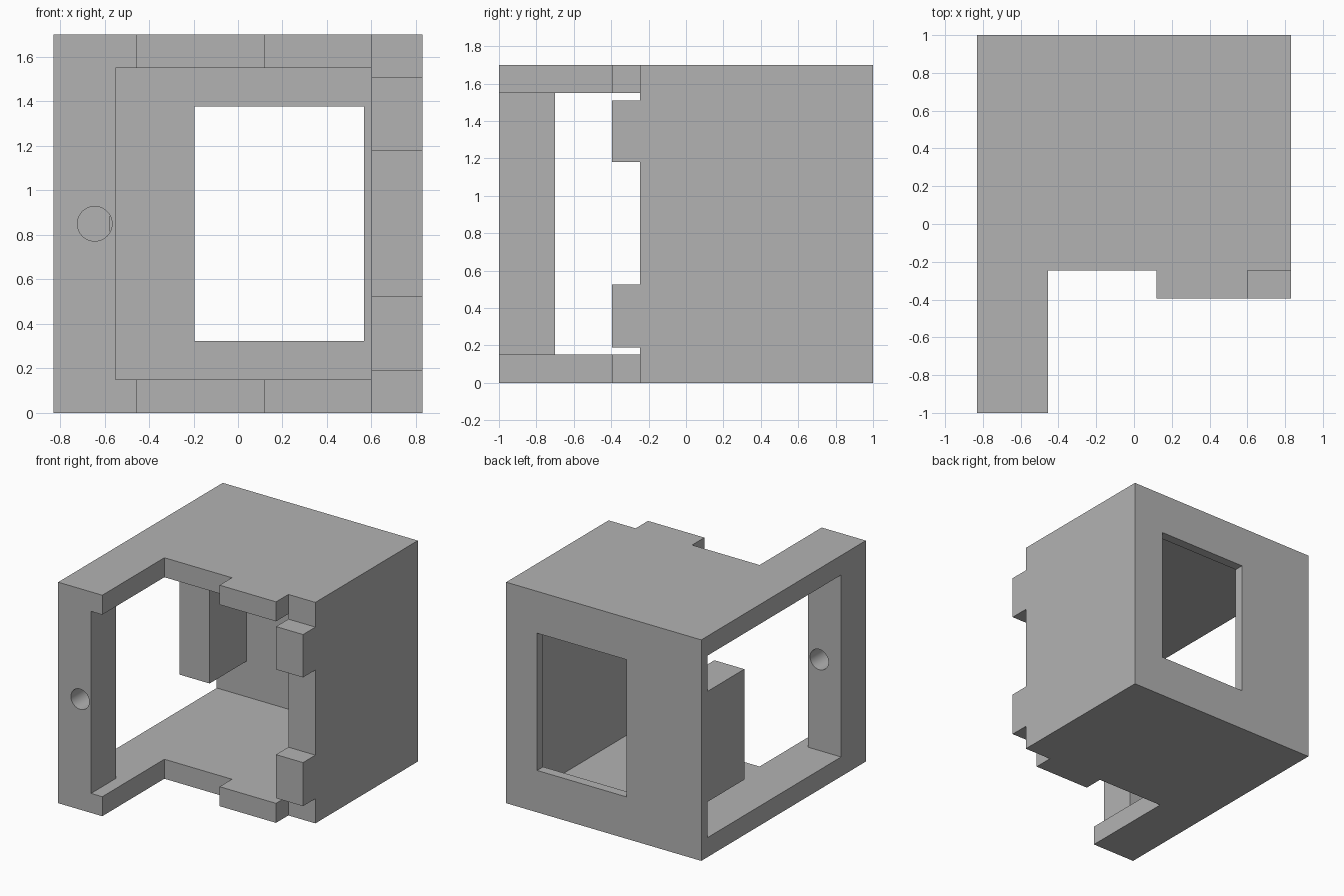
import bpy
import bmesh
import math
from mathutils import Matrix

cube = bpy.data.objects.get("Cube")
if cube:
    bpy.data.objects.remove(cube, do_unlink=True)

grey = bpy.data.materials.new("plain grey")
grey.use_nodes = True
colour = (0.45, 0.45, 0.45, 1)
grey.diffuse_color = colour
grey.node_tree.nodes["Principled BSDF"].inputs["Base Color"].default_value = colour


def make_object(name, bm):
    bmesh.ops.recalc_face_normals(bm, faces=bm.faces)
    mesh = bpy.data.meshes.new(name)
    bm.to_mesh(mesh)
    bm.free()
    mesh.materials.append(grey)
    obj = bpy.data.objects.new(name, mesh)
    bpy.context.collection.objects.link(obj)
    return obj


def prism(name, outline, low, high):
    """Extrude a plan outline from one height to another."""
    bm = bmesh.new()
    face = bm.faces.new([bm.verts.new((x, y, low)) for x, y in outline])
    grown = bmesh.ops.extrude_face_region(bm, geom=[face])["geom"]
    verts = [g for g in grown if isinstance(g, bmesh.types.BMVert)]
    bmesh.ops.translate(bm, verts=verts, vec=(0, 0, high - low))
    return make_object(name, bm)


def box(name, xs, ys, zs):
    (x0, x1), (y0, y1) = xs, ys
    return prism(name, [(x0, y0), (x1, y0), (x1, y1), (x0, y1)], *zs)


def cut(target, cutter):
    cutter.hide_render = True
    mod = target.modifiers.new("cut", 'BOOLEAN')
    mod.operation = 'DIFFERENCE'
    mod.solver = 'EXACT'
    mod.object = cutter
    bpy.context.view_layer.objects.active = target
    bpy.ops.object.modifier_apply(modifier=mod.name)
    bpy.data.objects.remove(cutter, do_unlink=True)


W, H, T = 0.83, 1.70, 0.15      # half width, height, plate thickness
STEP, TAB = -0.245, -0.395      # front edge and front of the tabs
BACK = 0.927                    # inner face of the back wall
INNER = 0.6                     # inner face of the thick side wall

# Solid housing with the notched front edge
housing = prism("housing", [
    (-W, -1), (-0.455, -1), (-0.455, STEP), (0.12, STEP),
    (0.12, TAB), (W, TAB), (W, 1), (-W, 1)], 0, H)

# Hollow interior, open to the front and one side, sparing the inner block
cavity = prism("cavity_cutter", [
    (INNER, -1.1), (INNER, BACK), (-0.95, BACK),
    (-0.95, -0.7), (-0.55, -0.7), (-0.55, -1.1)], T, H - T)
cut(cavity, box("inner_block_cutter", (-1, -0.575), (0.476, 1.1), (0.425, 1.275)))
cut(housing, cavity)

# Gaps between the tabs on the thick side wall
for zs in ((-0.1, 0.19), (0.525, 1.18), (1.51, 1.8)):
    cut(housing, box("tab_gap_cutter", (INNER, 1), (-0.6, STEP), zs))

# Window in the back wall
cut(housing, box("window_cutter", (-0.195, 0.567), (0.8, 1.1), (0.322, 1.378)))

# Round hole through the front column
bm = bmesh.new()
bmesh.ops.create_cone(
    bm, cap_ends=True, segments=48, radius1=0.078, radius2=0.078, depth=0.6,
    matrix=Matrix.Translation((-0.644, -0.85, H / 2)) @ Matrix.Rotation(math.pi / 2, 4, 'X'))
cut(housing, make_object("hole_cutter", bm))

bpy.ops.object.select_all(action='DESELECT')
housing.select_set(True)
bpy.context.view_layer.objects.active = housing
bpy.ops.object.shade_smooth_by_angle(angle=math.radians(30))
